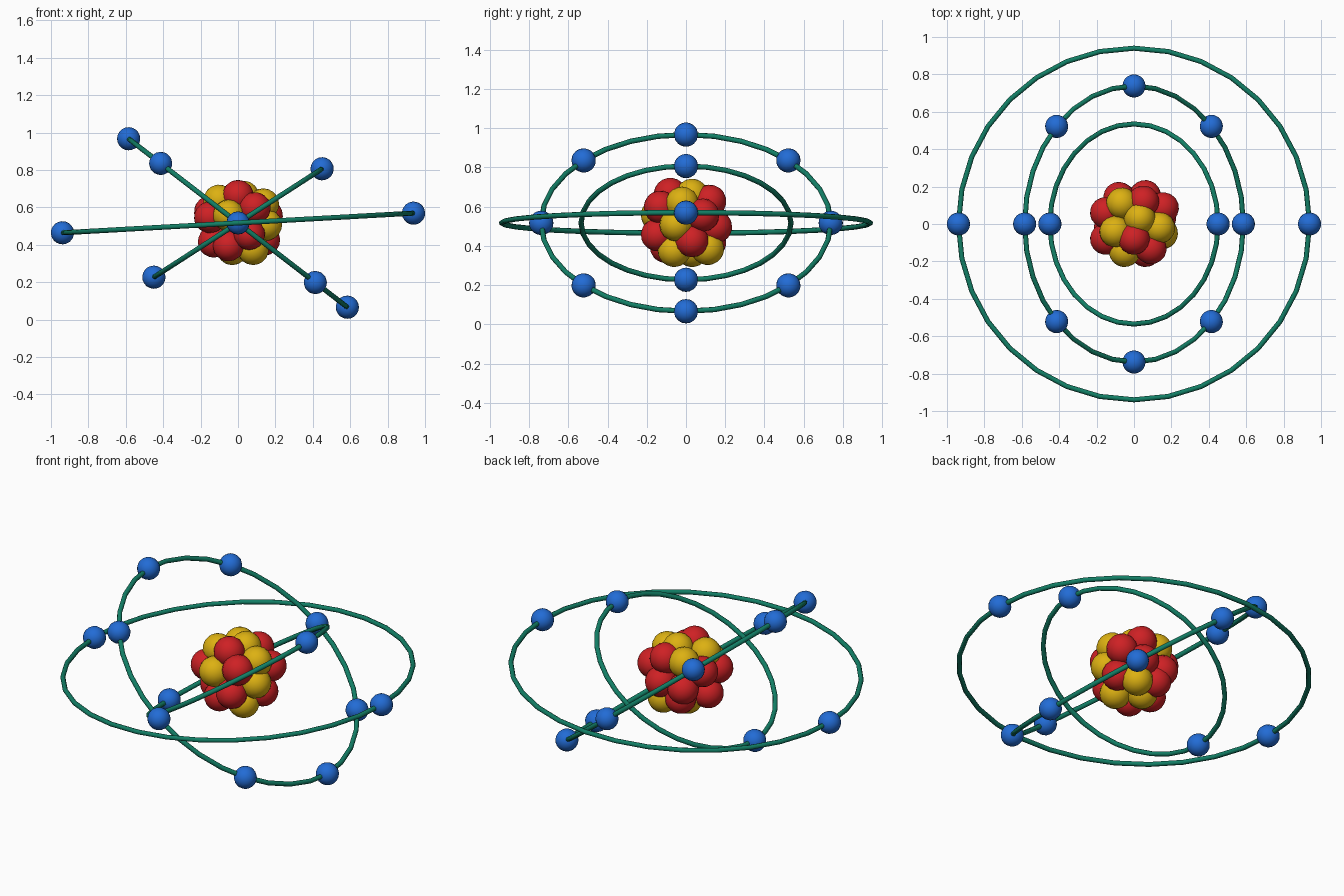
import bpy
from math import radians, cos, sin, pi
from mathutils import Matrix, Vector

cube = bpy.data.objects.get("Cube")
if cube:
    bpy.data.objects.remove(cube, do_unlink=True)

CENTRE = Vector((0, 0, 0.517))


def material(name, rgb):
    mat = bpy.data.materials.new(name)
    mat.use_nodes = True
    mat.diffuse_color = (*rgb, 1)
    bsdf = next(n for n in mat.node_tree.nodes if n.type == "BSDF_PRINCIPLED")
    bsdf.inputs["Base Color"].default_value = (*rgb, 1)
    return mat


green = material("orbit green", (0.006, 0.21, 0.13))
blue = material("electron blue", (0.016, 0.15, 0.67))
red = material("proton red", (0.62, 0.015, 0.018))
yellow = material("neutron yellow", (0.72, 0.44, 0.006))


def finish(name, mat):
    obj = bpy.context.object
    obj.name = name
    obj.data.materials.append(mat)
    bpy.ops.object.shade_smooth_by_angle(angle=radians(60))


def ball(name, offset, radius, mat):
    # Poles point outward so the rows of faces follow the cluster
    turn = Vector(offset).to_track_quat("Z", "Y").to_euler()
    bpy.ops.mesh.primitive_uv_sphere_add(
        segments=16, ring_count=10, radius=radius,
        location=CENTRE + Vector(offset), rotation=turn)
    finish(name, mat)


def orbit(name, radius, tilt, count):
    # A tilted ring with evenly spaced electrons
    bpy.ops.mesh.primitive_torus_add(
        major_radius=radius, minor_radius=0.0135, major_segments=32,
        minor_segments=8, location=CENTRE, rotation=(0, radians(tilt), 0))
    finish(name + "_orbit", green)
    turn = Matrix.Rotation(radians(tilt), 3, "Y")
    for i in range(count):
        a = 2 * pi * i / count
        ball(f"{name}_electron_{i + 1}",
             turn @ Vector((radius * cos(a), radius * sin(a), 0)), 0.062, blue)


orbit("inner", 0.535, -32.8, 2)
orbit("middle", 0.738, 37.6, 8)
orbit("outer", 0.94, -3.2, 2)

# Nucleus: packed balls around the centre
protons = [
    (0, -.08, .145), (.05, .12, .11), (.155, .085, .04), (.09, -.13, .08),
    (-.15, .06, .06), (-.15, -.08, .03), (.14, .03, -.09), (-.05, -.1, -.12),
    (.06, .15, -.02), (-.13, -.02, -.1), (.06, -.145, -.06), (-.08, .14, -.03),
    (-.05, .12, -.1)]
neutrons = [
    (-.065, .11, .11), (-.1, -.04, .12), (.135, -.02, .1), (.03, .03, .14),
    (-.05, -.145, .04), (.15, -.05, -.01), (.08, -.06, -.14),
    (.07, .11, -.13), (-.03, .03, -.14)]
for i, p in enumerate(protons):
    ball(f"proton_{i + 1}", p, 0.085, red)
for i, p in enumerate(neutrons):
    ball(f"neutron_{i + 1}", p, 0.085, yellow)
